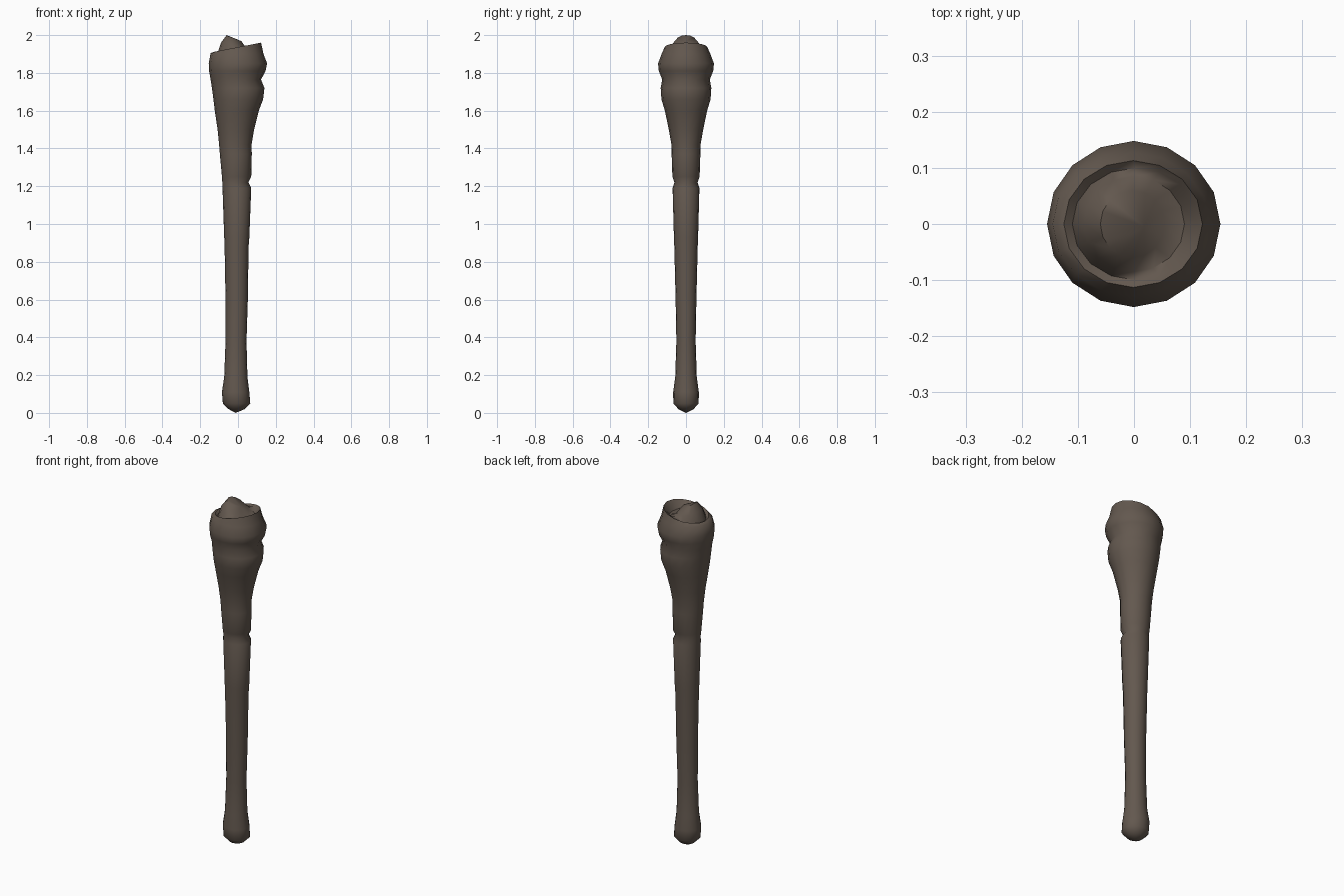
import bpy, bmesh, math

cube = bpy.data.objects.get("Cube")
if cube:
    bpy.data.objects.remove(cube, do_unlink=True)

SIDES = 16

# Dark wood
wood = bpy.data.materials.new("dark_wood")
wood.use_nodes = True
colour = (0.125, 0.098, 0.078, 1)
wood.diffuse_color = colour
wood.node_tree.nodes["Principled BSDF"].inputs["Base Color"].default_value = colour

# Ring profile of the shaft: height, extent to -x, extent to +x, half depth
shaft = [
    (.02, .05, .035, .04), (.05, .08, .065, .067), (.11, .085, .06, .068),
    (.19, .073, .05, .057), (.38, .066, .045, .051), (.6, .066, .052, .055),
    (.88, .071, .056, .062), (.93, .073, .06, .064), (1.19, .082, .07, .071),
    (1.22, .083, .055, .061), (1.25, .085, .07, .072), (1.37, .096, .073, .076),
    (1.42, .1, .072, .077), (1.5, .108, .085, .091), (1.6, .123, .11, .112),
    (1.66, .13, .133, .13), (1.72, .138, .14, .134), (1.765, .145, .122, .126),
    (1.81, .153, .146, .144), (1.85, .155, .154, .148),
]

# Broken crown, each ring leaning: height at -x, height at +x, then extents
crown = [
    (1.905, 1.9, .145, .135, .128), (1.912, 1.96, .125, .122, .113),
    (1.9, 1.95, .11, .115, .1), (1.96, 1.91, .09, .09, .085),
    (2.0, 1.915, .06, .055, .06),
]

bm = bmesh.new()


def add_ring(z_left, z_right, left, right, depth):
    """Make one oval ring of vertices, tilted along x."""
    verts = []
    for i in range(SIDES):
        c = math.cos(math.tau * i / SIDES)
        s = math.sin(math.tau * i / SIDES)
        x = (right - left) / 2 + c * (right + left) / 2
        z = (z_left + z_right) / 2 + c * (z_right - z_left) / 2
        verts.append(bm.verts.new((x, s * depth, z)))
    return verts


rings = [add_ring(z, z, l, r, d) for z, l, r, d in shaft]
rings += [add_ring(*row) for row in crown]

# Side walls
for low, high in zip(rings, rings[1:]):
    for i in range(SIDES):
        j = (i + 1) % SIDES
        bm.faces.new((low[i], low[j], high[j], high[i]))

# Rounded butt and splintered tip
butt = bm.verts.new((-.012, 0, 0))
tip = bm.verts.new((.018, -.005, 1.968))
for i in range(SIDES):
    j = (i + 1) % SIDES
    bm.faces.new((butt, rings[0][j], rings[0][i]))
    bm.faces.new((tip, rings[-1][i], rings[-1][j]))

bmesh.ops.recalc_face_normals(bm, faces=bm.faces)
mesh = bpy.data.meshes.new("club")
bm.to_mesh(mesh)
bm.free()
mesh.materials.append(wood)
club = bpy.data.objects.new("club", mesh)
bpy.context.collection.objects.link(club)

# Smooth shading with sharp breaks at the crown
bpy.context.view_layer.objects.active = club
club.select_set(True)
bpy.ops.object.shade_smooth_by_angle(angle=math.radians(60))
